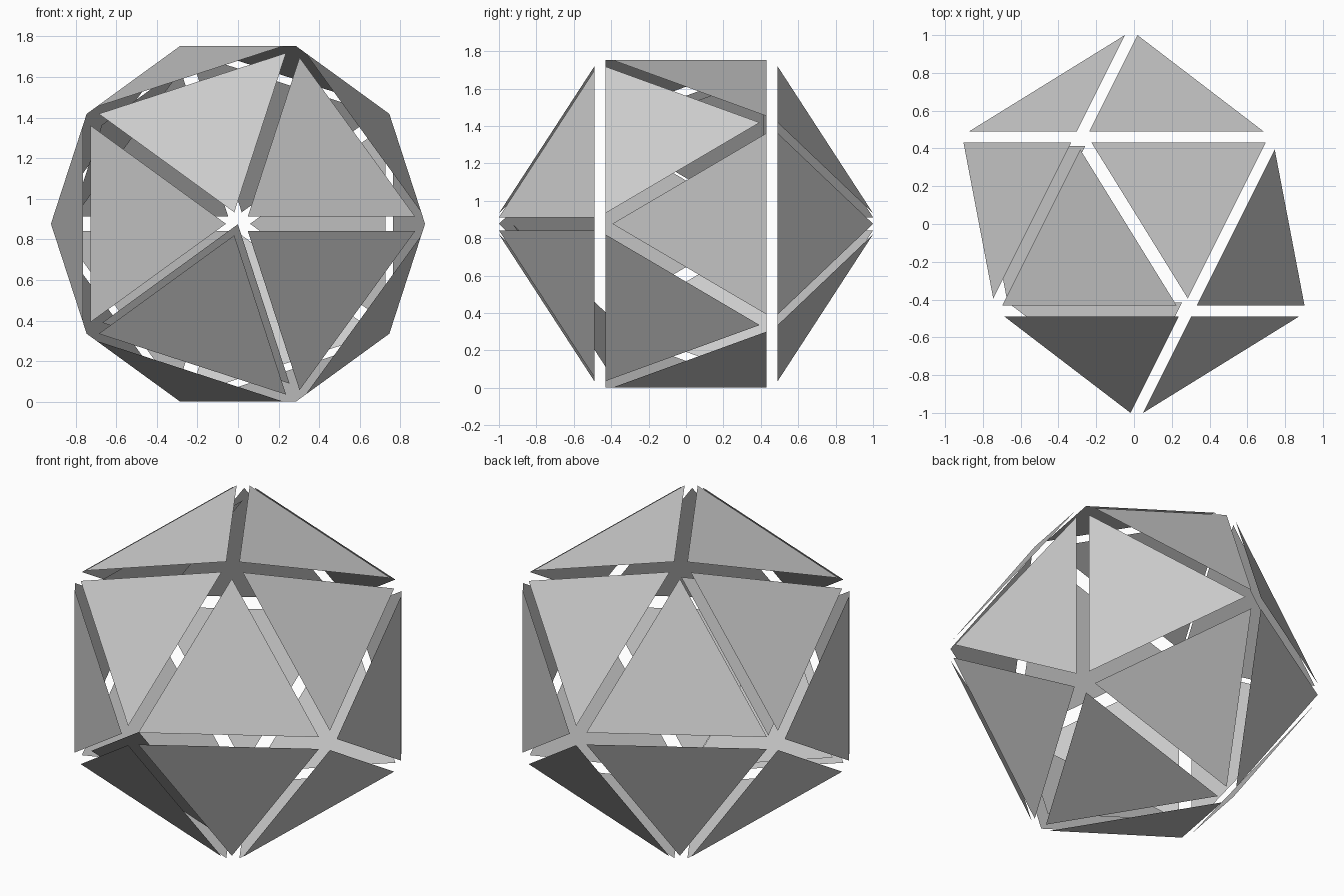
import bpy, bmesh
from math import cos, sin, radians, sqrt
from mathutils import Vector

if "Cube" in bpy.data.objects:
    bpy.data.objects.remove(bpy.data.objects["Cube"])

R = 1.0455            # circumradius of the full icosahedron
SHRINK = 0.882        # each panel shrinks about its own centre
DEPTH = 0.094         # inward offset of the inner panels
CENTRE = Vector((0, 0, 0.877))


def panel(name, points, offset):
    mesh = bpy.data.meshes.new(name)
    mesh.from_pydata([p + offset + CENTRE for p in points], [], [range(len(points))])
    obj = bpy.data.objects.new(name, mesh)
    bpy.context.collection.objects.link(obj)


# Icosahedron with its poles on the y axis: two poles and two staggered rings
h, r = R / sqrt(5), 2 * R / sqrt(5)
points = [Vector((0, -R, 0)), Vector((0, R, 0))]
for i in range(5):
    for y, start in ((-h, 0), (h, 36)):
        a = radians(72 * i + start)
        points.append(Vector((r * cos(a), y, r * sin(a))))

bm = bmesh.new()
for p in points:
    bm.verts.new(p)
bmesh.ops.convex_hull(bm, input=bm.verts)

# Separate shrunken face panels, two of them backed by an inner panel
backed = [Vector((-0.156, -0.66, -0.48)), Vector((-0.66, 0.156, 0.48))]
for i, f in enumerate(bm.faces):
    c = f.calc_center_median()
    n = c.normalized()
    verts = [c + (v.co - c) * SHRINK for v in f.verts]
    if (verts[1] - verts[0]).cross(verts[2] - verts[0]).dot(n) < 0:
        verts.reverse()
    panel(f"face_panel_{i + 1}", verts, Vector())
    if any((c - b).length < 0.1 for b in backed):
        panel(f"inner_panel_{i + 1}", verts, -n * DEPTH)
bm.free()
